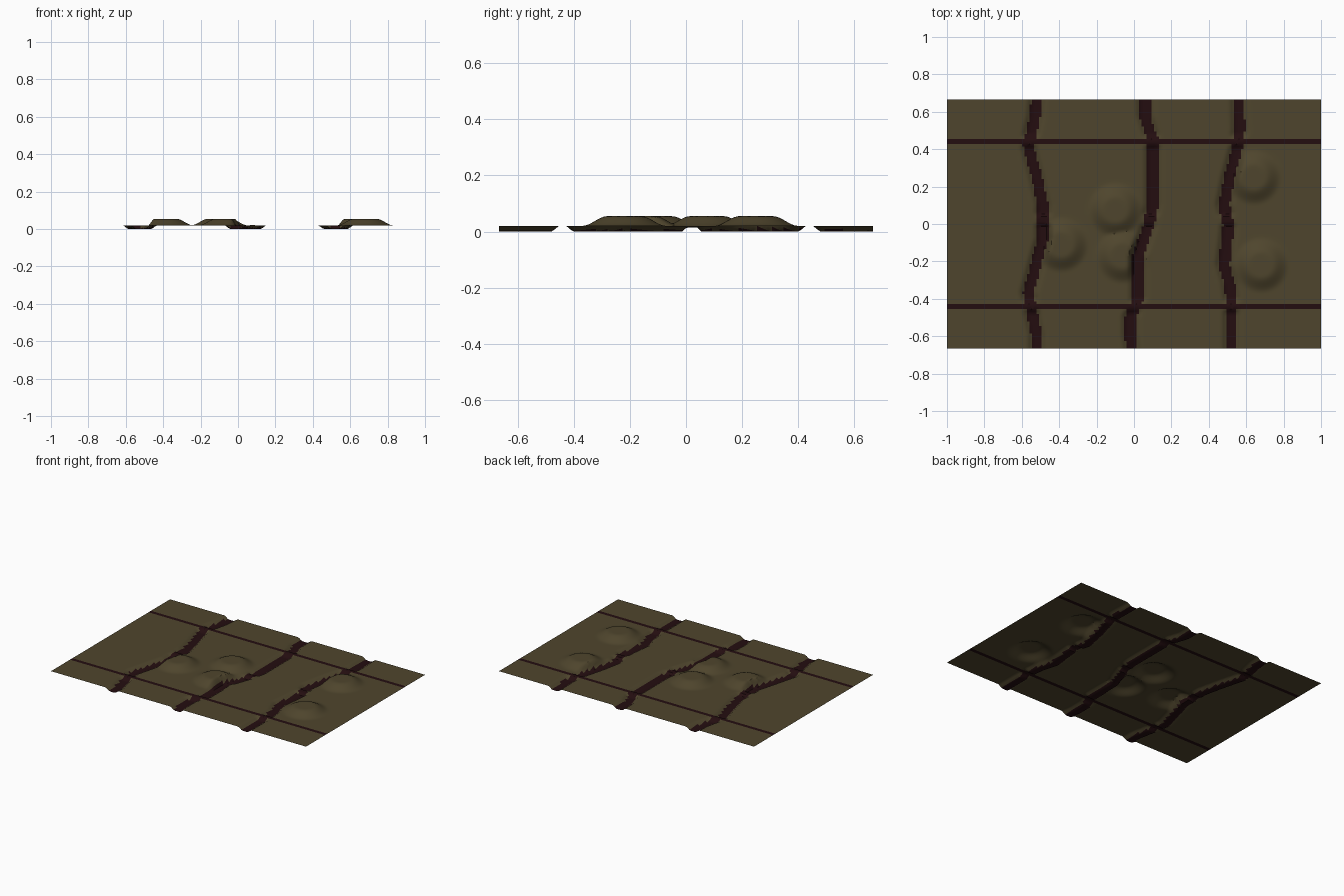
import bpy, bmesh
from math import hypot

if "Cube" in bpy.data.objects:
    bpy.data.objects.remove(bpy.data.objects["Cube"])

CELLS_X, CELLS_Y = 150, 100
CELL = 2 / CELLS_X
GROUND, HILL = 0.02, 0.035
ROAD_Y, FORD_Y = 0.44, 0.022

# Stream centre lines as (y, x) points, from back to front
STREAMS = [
    [(.67, -.52), (.57, -.53), (.42, -.565), (.25, -.52), (.1, -.485), (-.08, -.487),
     (-.2, -.52), (-.37, -.565), (-.5, -.54), (-.6, -.52), (-.67, -.52)],
    [(.67, .058), (.57, .06), (.45, .1), (.1, .1), (0, .08), (-.1, .045),
     (-.17, .02), (-.4, .02), (-.5, -.02), (-.6, -.02), (-.67, -.01)],
    [(.67, .56), (.5, .565), (.4, .55), (.25, .51), (.1, .48), (0, .505),
     (-.1, .495), (-.22, .48), (-.32, .51), (-.4, .52), (-.67, .52)],
]
# Flat-topped hill centres
HILLS = [(-.1, .075), (-.39, -.11), (-.06, -.17), (.64, .25), (.68, -.22)]


def material(name, rgb):
    mat = bpy.data.materials.new(name)
    mat.use_nodes = True
    mat.diffuse_color = (*rgb, 1)
    bsdf = mat.node_tree.nodes["Principled BSDF"]
    bsdf.inputs["Base Color"].default_value = (*rgb, 1)
    bsdf.inputs["Roughness"].default_value = 0.9
    return mat


def fade(d, inner, outer):
    """1 inside the inner distance, easing to 0 at the outer one."""
    t = min(max((outer - d) / (outer - inner), 0), 1)
    return t * t * (3 - 2 * t)


def stream_x(points, y):
    for (y0, x0), (y1, x1) in zip(points, points[1:]):
        if y >= y1:
            return x0 + (x1 - x0) * (y0 - y) / (y0 - y1)
    return points[-1][1]


def stream_distance(x, y):
    return min(abs(x - stream_x(s, y)) for s in STREAMS)


def height(x, y):
    hill = max(fade(hypot(x - hx, y - hy), .06, .15) for hx, hy in HILLS)
    z = GROUND + HILL * hill
    bed = fade(stream_distance(x, y), .018, .055)
    # Roads bridge the streams and a ford makes them shallow
    bed *= 1 - fade(abs(abs(y) - ROAD_Y), .018, .034)
    bed *= 1 - .75 * fade(abs(y - FORD_Y), .018, .034)
    return z * (1 - bed)


# Ground sheet with hills, streams and roads
bm = bmesh.new()
bmesh.ops.create_grid(bm, x_segments=CELLS_X, y_segments=CELLS_Y, size=1)
for v in bm.verts:
    v.co.y *= CELLS_Y / CELLS_X
    v.co.z = height(v.co.x, v.co.y)

# Dark stream beds and road strips, olive elsewhere
for f in bm.faces:
    c = f.calc_center_median()
    on_road = abs(abs(c.y) - ROAD_Y) < CELL
    on_stream = stream_distance(c.x, c.y) < .03
    f.material_index = int(on_road or on_stream)

mesh = bpy.data.meshes.new("ground_sheet")
bm.to_mesh(mesh)
bm.free()
mesh.materials.append(material("olive earth", (.078, .060, .026)))
mesh.materials.append(material("dark red path", (.017, .004, .005)))
ground = bpy.data.objects.new("ground_sheet", mesh)
bpy.context.collection.objects.link(ground)
bpy.context.view_layer.objects.active = ground
ground.select_set(True)
bpy.ops.object.shade_smooth_by_angle(angle=.7)
